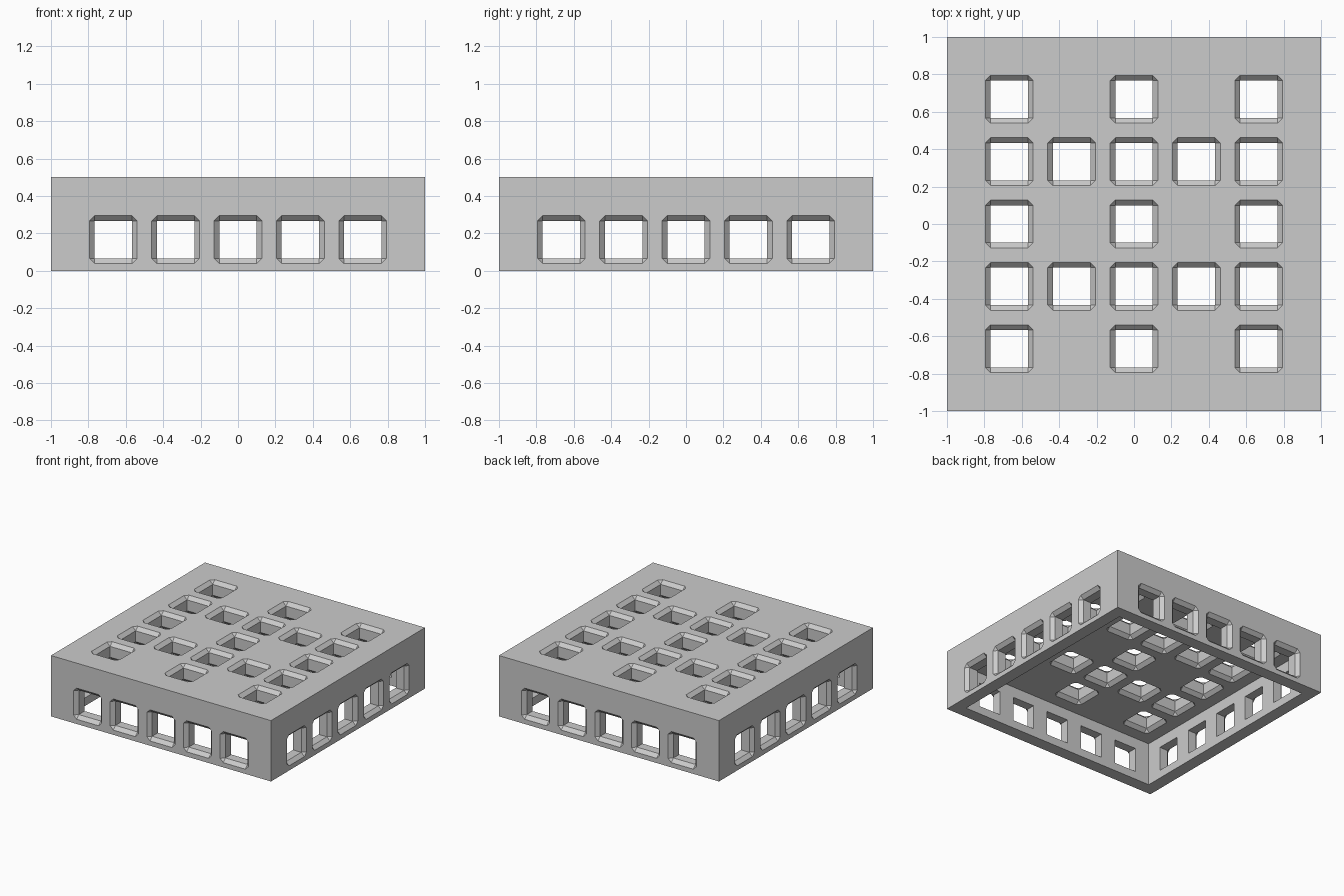
import bpy, bmesh
from mathutils import Matrix, Vector

old = bpy.data.objects.get("Cube")
if old:
    bpy.data.objects.remove(old, do_unlink=True)

HEIGHT = 0.5
WALL = 0.145      # thickness of walls and roof
HOLE = 0.1        # half width of each square tunnel
BEVEL = 0.028     # chamfer around each tunnel mouth
PITCH = 1 / 3     # spacing of the holes
OVER = 0.02       # how far cutters poke past the surfaces

grey = bpy.data.materials.new("light_grey")
grey.use_nodes = True
grey.diffuse_color = (0.6, 0.6, 0.6, 1)
grey.node_tree.nodes["Principled BSDF"].inputs["Base Color"].default_value = (0.6, 0.6, 0.6, 1)


def make_object(name, bm):
    mesh = bpy.data.meshes.new(name)
    bmesh.ops.recalc_face_normals(bm, faces=bm.faces)
    bm.to_mesh(mesh)
    bm.free()
    mesh.materials.append(grey)
    obj = bpy.data.objects.new(name, mesh)
    bpy.context.collection.objects.link(obj)
    return obj


def add_hole(bm, centre, inward):
    """Square tunnel that flares to a chamfered mouth at both ends."""
    turn = Vector(inward).to_track_quat('Z', 'Y').to_matrix().to_4x4()
    place = Matrix.Translation(centre) @ turn
    rings = []
    for depth, flare in ((-OVER, BEVEL + OVER), (BEVEL, 0),
                         (WALL - BEVEL, 0), (WALL + OVER, BEVEL + OVER)):
        ring = []
        for sx, sy in ((1, 1), (-1, 1), (-1, -1), (1, -1)):
            pair = [(sx * (HOLE + flare), sy * HOLE), (sx * HOLE, sy * (HOLE + flare))]
            if sx * sy < 0:
                pair.reverse()
            ring += [bm.verts.new(place @ Vector((x, y, depth))) for x, y in pair]
        rings.append(ring)
    for a, b in zip(rings, rings[1:]):
        for i in range(8):
            j = (i + 1) % 8
            bm.faces.new((a[i], a[j], b[j], b[i]))
    bm.faces.new(rings[0])
    bm.faces.new(rings[-1])


# Open-bottomed box with thick walls
bm = bmesh.new()
bmesh.ops.create_cube(bm, size=1, matrix=Matrix.Translation((0, 0, HEIGHT / 2))
                      @ Matrix.Diagonal((2, 2, HEIGHT, 1)))
bottom = min(bm.faces, key=lambda f: f.calc_center_median().z)
bmesh.ops.inset_region(bm, faces=[bottom], thickness=WALL)
ext = bmesh.ops.extrude_discrete_faces(bm, faces=[bottom])
roof = ext["faces"][0]
bmesh.ops.translate(bm, verts=roof.verts, vec=(0, 0, HEIGHT - WALL))
box = make_object("perforated_box", bm)

# Hole cutters for the roof and all four walls
bm = bmesh.new()
steps = range(-2, 3)
for i in steps:
    for j in steps:
        if i % 2 == 0 or j % 2:
            add_hole(bm, (i * PITCH, j * PITCH, HEIGHT), (0, 0, -1))
    for side in (-1, 1):
        add_hole(bm, (i * PITCH, side, PITCH / 2), (0, -side, 0))
        add_hole(bm, (side, i * PITCH, PITCH / 2), (-side, 0, 0))
bmesh.ops.remove_doubles(bm, verts=bm.verts, dist=0.0005)
cutter = make_object("hole_cutter", bm)
cutter.hide_render = True

# Cut the holes and drop the cutter
mod = box.modifiers.new("holes", 'BOOLEAN')
mod.operation = 'DIFFERENCE'
mod.solver = 'EXACT'
mod.object = cutter
bpy.context.view_layer.objects.active = box
bpy.ops.object.modifier_apply(modifier=mod.name)
bpy.data.objects.remove(cutter, do_unlink=True)
